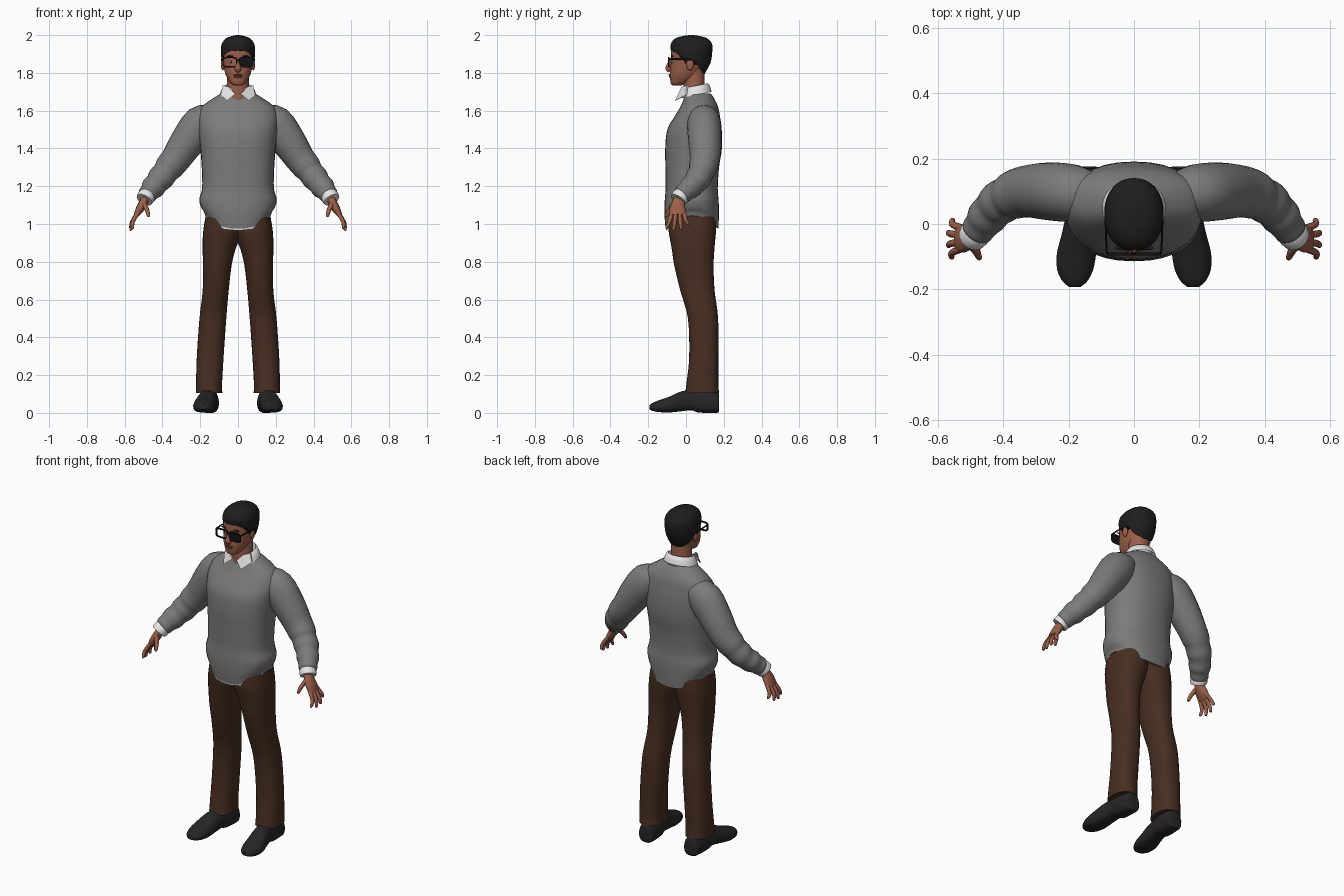
import bpy, bmesh, math
from mathutils import Vector

def material(name, r, g, b):
    m = bpy.data.materials.new(name)
    m.diffuse_color = (r, g, b, 1)
    return m

GREY = material("sweater_grey", 0.20, 0.20, 0.20)
BROWN = material("trouser_brown", 0.062, 0.027, 0.015)
SKIN = material("skin", 0.33, 0.115, 0.066)
BLACK = material("hair_black", 0.013, 0.013, 0.014)
SHOE = material("shoe_black", 0.019, 0.019, 0.020)
FRAME = material("frame_black", 0.006, 0.006, 0.007)
WHITE = material("shirt_white", 0.80, 0.80, 0.80)
LIP = material("lip_brown", 0.19, 0.06, 0.04)

def finish(bm, name, mat, mirror=False):
    bmesh.ops.recalc_face_normals(bm, faces=bm.faces)
    me = bpy.data.meshes.new(name)
    bm.to_mesh(me)
    bm.free()
    me.materials.append(mat)
    ob = bpy.data.objects.new(name, me)
    bpy.context.collection.objects.link(ob)
    if mirror:
        ob.modifiers.new("mirror", 'MIRROR')
    bpy.ops.object.select_all(action='DESELECT')
    ob.select_set(True)
    bpy.context.view_layer.objects.active = ob
    bpy.ops.object.shade_smooth_by_angle(angle=math.radians(50))
    return ob

def loft(name, rings, mat, mirror=False, closed=True, wrap=False, caps=True):
    bm = bmesh.new()
    vs = [[bm.verts.new(p) for p in r] for r in rings]
    n = len(vs[0])
    for k in range(len(vs) if wrap else len(vs) - 1):
        a, b = vs[k], vs[(k + 1) % len(vs)]
        for i in range(n if closed else n - 1):
            j = (i + 1) % n
            bm.faces.new((a[i], a[j], b[j], b[i]))
    if caps and closed and not wrap:
        bm.faces.new(vs[0])
        bm.faces.new(vs[-1])
    return finish(bm, name, mat, mirror)

def spline(keys, n=4):
    """Smooth interpolation through tuples of numbers."""
    out = []
    for i in range(len(keys) - 1):
        p0, p1 = keys[max(i - 1, 0)], keys[i]
        p2, p3 = keys[i + 1], keys[min(i + 2, len(keys) - 1)]
        for s in range(n):
            t = s / n
            out.append(tuple(b + 0.5 * t * (c - a + t * (2*a - 5*b + 4*c - d + t * (3*(b - c) + d - a)))
                             for a, b, c, d in zip(p0, p1, p2, p3)))
    return out + [tuple(keys[-1])]

def sup(a, p):
    f = lambda v: math.copysign(abs(v) ** (2 / p), v)
    return f(math.cos(a)), f(math.sin(a))

def angles(n, a0=0.0, a1=360.0):
    return [math.radians(a0 + (a1 - a0) * i / n) for i in range(n)]

def flat_ring(z, xc, yc, rx, ry, dip=0.0, p=2.3, angs=None):
    pts = []
    for a in angs or angles(32):
        c, s = sup(a, p)
        pts.append((xc + rx * c, yc + ry * s, z - dip * s * s))
    return pts

def tube(name, keys, mat, mirror=True, ref=(0, 1, 0), sides=16, n=3):
    """Sweep ellipses along a path of (x, y, z, width, depth)."""
    k = spline(keys, n)
    pts = [Vector(q[:3]) for q in k]
    rings = []
    for i, q in enumerate(k):
        t = (pts[min(i + 1, len(k) - 1)] - pts[max(i - 1, 0)]).normalized()
        v = Vector(ref)
        v = (v - t * v.dot(t)).normalized()
        u = v.cross(t)
        rings.append([pts[i] + u * q[3] * math.cos(a) + v * q[4] * math.sin(a) for a in angles(sides)])
    return loft(name, rings, mat, mirror)

def ball(name, c, r, mat, mirror=False):
    bm = bmesh.new()
    bmesh.ops.create_uvsphere(bm, u_segments=16, v_segments=10, radius=1)
    for v in bm.verts:
        v.co = Vector((c[i] + v.co[i] * r[i] for i in range(3)))
    return finish(bm, name, mat, mirror)

# sweater body: z, x, y, half width, half depth, hem dip
body = [(1.045, 0, .032, .174, .140, .07), (1.065, 0, .031, .180, .142, .06), (1.09, 0, .03, .196, .144, .035),
        (1.13, 0, .03, .205, .143, .01), (1.19, 0, .03, .190, .138, 0), (1.30, 0, .033, .192, .142, 0),
        (1.40, 0, .04, .200, .150, 0), (1.50, 0, .045, .210, .144, 0), (1.57, 0, .060, .212, .120, 0),
        (1.62, 0, .070, .192, .100, 0), (1.66, 0, .070, .140, .082, 0), (1.69, 0, .066, .092, .066, 0)]
loft("sweater_body", [flat_ring(*k) for k in spline(body)], GREY)

# shirt edge showing under the front hem
front = angles(24, 195, 353)
loft("shirt_hem", [flat_ring(1.048, 0, .032, .175, .139, .07, angs=front),
                   flat_ring(1.036, 0, .032, .173, .137, .07, angs=front)], WHITE, closed=False)

# sleeves with soft folds, then cuffs
tube("sleeve", [(.12, .09, 1.575, .06, .065), (.19, .095, 1.535, .098, .088), (.265, .10, 1.44, .092, .088),
                (.325, .10, 1.35, .080, .080), (.365, .09, 1.30, .076, .075), (.385, .08, 1.272, .068, .068),
                (.41, .065, 1.242, .070, .068), (.43, .045, 1.216, .061, .061), (.45, .022, 1.193, .063, .060),
                (.465, .0, 1.174, .053, .052), (.48, -.02, 1.155, .050, .050), (.485, -.027, 1.149, .042, .042)],
     GREY, sides=24)
tube("cuff", [(.475, -.015, 1.16, .042, .042), (.487, -.031, 1.143, .047, .047), (.496, -.042, 1.128, .045, .045)], WHITE)

# hands
tube("palm", [(.485, -.03, 1.145, .022, .028), (.505, -.042, 1.105, .023, .036), (.522, -.045, 1.075, .021, .043),
              (.54, -.045, 1.045, .013, .040)], SKIN)
for i, (tx, ty, tz) in enumerate([(.558, -.102, .975), (.567, -.066, .965), (.567, -.026, .970), (.555, .012, .992)]):
    by = -.074 + i * .020
    tube(f"finger_{i + 1}", [(.525, by, 1.065, .011, .012), ((.54 + tx) / 2 + .008, (by + ty) / 2, (1.05 + tz) / 2, .0105, .0105),
                             (tx, ty, tz + .006, .008, .008), (tx, ty, tz, .003, .003)], SKIN, sides=10)
tube("thumb", [(.50, -.06, 1.11, .014, .016), (.482, -.085, 1.075, .012, .012), (.474, -.103, 1.045, .009, .009),
               (.472, -.107, 1.037, .003, .003)], SKIN, sides=10)

# trousers
leg = [(1.08, .075, .032, .090, .120), (.98, .082, .033, .100, .126), (.92, .090, .035, .097, .120),
       (.86, .101, .038, .086, .112), (.78, .110, .042, .076, .104), (.65, .118, .060, .069, .091),
       (.50, .133, .090, .071, .080), (.30, .147, .094, .071, .077), (.16, .153, .087, .069, .084),
       (.105, .153, .085, .070, .090)]
loft("trouser_leg", [flat_ring(*k) for k in spline(leg)], BROWN, mirror=True)

# shoes: y, x, half width, bottom, top
shoe = [(.176, .150, .030, .010, .09), (.165, .150, .046, 0, .11), (.10, .153, .052, 0, .125), (.055, .156, .050, .004, .125),
        (.03, .159, .049, .014, .123), (-.03, .167, .054, .008, .112), (-.09, .176, .060, .002, .085),
        (-.14, .180, .055, .004, .068), (-.175, .181, .038, .010, .054), (-.193, .181, .017, .018, .042)]
rings = []
for y, x, w, zb, zt in spline(shoe):
    ring = []
    for a in angles(24):
        c, s = sup(a, 2.9)
        taper = 1 - .22 * max(s, 0)
        ring.append((x + w * c * taper, y, zb + (zt - zb) * (.5 + .5 * s)))
    rings.append(ring)
loft("shoe", rings, SHOE, mirror=True)

# neck and head
loft("neck", [flat_ring(*k, p=2) for k in [(1.62, 0, .05, .065, .06), (1.68, 0, .043, .062, .058),
                                          (1.74, 0, .042, .058, .056), (1.82, 0, .04, .058, .058)]], SKIN)
head = [(1.732, 0, -.048, .020, .018), (1.742, 0, -.042, .036, .038), (1.765, 0, -.022, .053, .062),
        (1.79, 0, -.008, .065, .078), (1.82, 0, .002, .073, .086), (1.86, 0, .014, .079, .094),
        (1.91, 0, .020, .081, .100), (1.95, 0, .024, .074, .092), (1.98, 0, .026, .046, .06)]
loft("head", [flat_ring(*k) for k in spline(head)], SKIN)
tube("nose", [(0, -.078, 1.872, .009, .008), (0, -.088, 1.845, .011, .012), (0, -.092, 1.823, .018, .017),
              (0, -.085, 1.808, .012, .010)], SKIN, mirror=False)
ball("ear", (.081, .022, 1.845), (.010, .020, .032), SKIN, True)
ball("upper_lip", (0, -.084, 1.789), (.025, .008, .005), LIP)
ball("lower_lip", (0, -.083, 1.780), (.021, .008, .006), LIP)
ball("chin_beard", (0, -.076, 1.752), (.014, .006, .008), BLACK)
ball("eye_white", (.036, -.071, 1.858), (.014, .006, .006), WHITE, True)
ball("iris", (.036, -.075, 1.858), (.005, .004, .005), BLACK, True)
ball("eyebrow", (.038, -.073, 1.888), (.022, .007, .004), BLACK, True)

# hair: cap whose lower edge follows the hairline
cap = spline([(1.78, .035, .060, .056), (1.82, .035, .075, .078), (1.86, .032, .085, .100), (1.91, .030, .091, .109),
              (1.95, .029, .087, .110), (1.975, .028, .072, .094), (1.99, .028, .050, .068), (2.0, .028, .010, .014)], 6)
line = [(-90, 1.918), (-55, 1.915), (-38, 1.895), (-24, 1.885), (-18, 1.845), (-6, 1.845),
        (2, 1.872), (20, 1.84), (30, 1.815), (50, 1.80), (90, 1.79)]

def lookup(table, v):
    for a, b in zip(table, table[1:]):
        if v <= b[0]:
            t = max(0, (v - a[0]) / (b[0] - a[0]))
            return [p + (q - p) * t for p, q in zip(a, b)]
    return table[-1]

rings = []
for k in range(17):
    t = 1 - (1 - k / 16) ** 1.8
    ring = []
    for a in angles(64):
        low = lookup(line, math.degrees(math.asin(math.sin(a))))[1]
        z, yc, rx, ry = lookup(cap, low + (2.0 - low) * t)
        c, s = sup(a, 2.2)
        ring.append((rx * c, yc + ry * s, z))
    rings.append(ring)
loft("hair", rings, BLACK)

# collar band, open at the front, with two pointed wings
arc = angles(40, -58, 247)
band = []
for z, rx, ry in [(1.682, .098, .086), (1.705, .090, .080), (1.728, .078, .070), (1.732, .070, .064), (1.69, .064, .059)]:
    band.append([(x, y, h + .2 * (y - .05)) for x, y, h in flat_ring(z, 0, .05, rx, ry, p=2, angs=arc)])
loft("collar_band", band, WHITE, closed=False)
wing = [(.014, -.026, 1.690), (.050, -.016, 1.728), (.080, .010, 1.735), (.092, .008, 1.685), (.058, -.050, 1.655)]
loft("collar_wing", [wing, [(x, y - .008, z - .002) for x, y, z in wing]], WHITE, mirror=True)

# glasses: two rims, one dark lens, bridge and temples
def outline(w, h, y, side=1):
    pts = []
    for a in angles(28):
        c, s = sup(a, 4)
        pts.append((side * .043 + w * c, y, 1.857 + h * s))
    return pts

loft("glasses_rim", [outline(.040, .028, -.096), outline(.040, .028, -.088), outline(.033, .021, -.088),
                     outline(.033, .021, -.096)], FRAME, mirror=True, wrap=True)
loft("dark_lens", [outline(.036, .025, -.095), outline(.036, .025, -.089)], FRAME)
tube("glasses_bridge", [(-.010, -.093, 1.866, .004, .004), (.010, -.093, 1.866, .004, .004)], FRAME, mirror=False, sides=8)
tube("glasses_temple", [(.083, -.092, 1.874, .003, .005), (.086, -.03, 1.874, .003, .005), (.087, .03, 1.868, .003, .005)],
     FRAME, ref=(0, 0, 1), sides=8)
